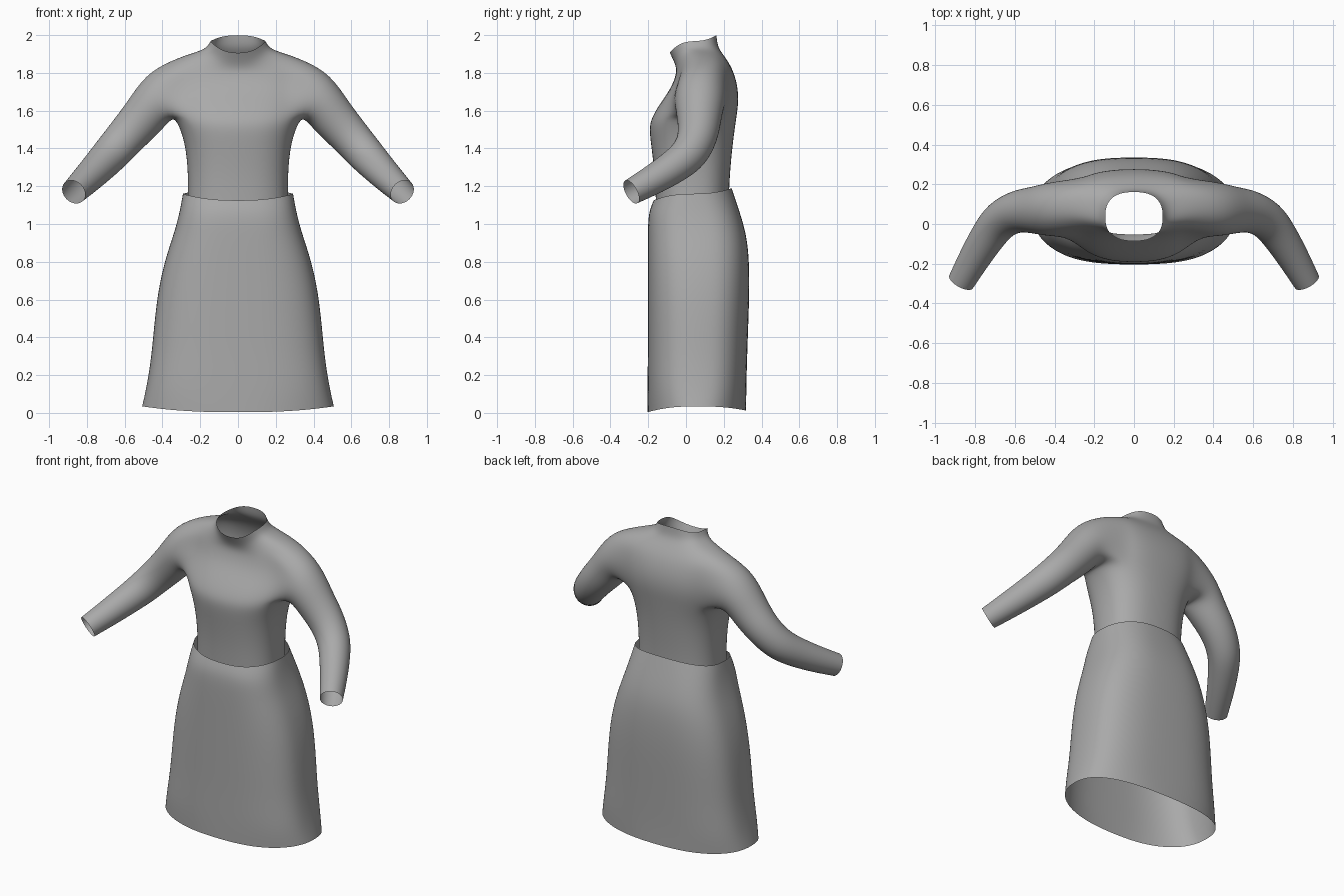
import bpy, bmesh, math
from mathutils import Vector

cube = bpy.data.objects.get("Cube")
if cube:
    bpy.data.objects.remove(cube, do_unlink=True)

# One plain cloth colour
cloth = bpy.data.materials.new("grey_cloth")
cloth.use_nodes = True
GREY = (0.4, 0.4, 0.4, 1)
cloth.diffuse_color = GREY
cloth.node_tree.nodes["Principled BSDF"].inputs["Base Color"].default_value = GREY


def soft(v, e):
    return math.copysign(abs(v) ** e, v)


def ring_point(ring, angle, e):
    """Rounded-box ring: half width, front/back y, and front/side/back z."""
    hw, yf, yb, zf, zs, zb = ring
    c, s = math.cos(angle), math.sin(angle)
    mid, half = (yf + yb) / 2, (yb - yf) / 2
    end = zb if s > 0 else zf
    return Vector((hw * soft(c, e), mid + half * soft(s, e), zs * c * c + end * s * s))


def skin(bm, rows, closed):
    for a, b in zip(rows, rows[1:]):
        n = len(a)
        for i in range(n if closed else n - 1):
            j = (i + 1) % n
            bm.faces.new((a[i], a[j], b[j], b[i]))


def finish(bm, name, mirror=False):
    bmesh.ops.recalc_face_normals(bm, faces=bm.faces)
    mesh = bpy.data.meshes.new(name)
    bm.to_mesh(mesh)
    bm.free()
    for p in mesh.polygons:
        p.use_smooth = True
    mesh.materials.append(cloth)
    obj = bpy.data.objects.new(name, mesh)
    bpy.context.collection.objects.link(obj)
    if mirror:
        obj.modifiers.new("mirror", "MIRROR").use_clip = True
    obj.modifiers.new("smooth", "SUBSURF").levels = 2
    obj.modifiers["smooth"].render_levels = 2
    return obj


# Skirt: open tube, flared hem, waist higher at the back
skirt_rings = [
    (0.51, -0.205, 0.32, 0.003, 0.035, 0.012),
    (0.485, -0.205, 0.32, 0.13, 0.14, 0.13),
    (0.46, -0.203, 0.325, 0.30, 0.30, 0.30),
    (0.447, -0.203, 0.33, 0.45, 0.45, 0.45),
    (0.425, -0.203, 0.337, 0.65, 0.65, 0.65),
    (0.385, -0.203, 0.335, 0.82, 0.82, 0.82),
    (0.34, -0.203, 0.32, 0.95, 0.95, 0.95),
    (0.31, -0.20, 0.28, 1.06, 1.06, 1.08),
    (0.293, -0.172, 0.243, 1.125, 1.16, 1.19),
]
bm = bmesh.new()
SEG = 32
rows = []
for k, ring in enumerate(skirt_rings):
    e = 0.82 if k in (0, 8) else 0.72
    rows.append([bm.verts.new(ring_point(ring, math.tau * i / SEG, e)) for i in range(SEG)])
skin(bm, rows, True)
finish(bm, "skirt")

# Sweater body: left half from front centre to back centre, up to the collar
body_rings = [
    (0.268, -0.160, 0.228, 1.09, 1.10, 1.12),
    (0.265, -0.165, 0.232, 1.24, 1.24, 1.24),
    (0.276, -0.182, 0.245, 1.39, 1.39, 1.39),
    (0.302, -0.196, 0.258, 1.49, 1.49, 1.49),
    (0.335, -0.190, 0.268, 1.55, 1.56, 1.56),
    (0.350, -0.150, 0.278, 1.62, 1.63, 1.63),
    (0.355, -0.108, 0.278, 1.68, 1.70, 1.70),
    (0.360, -0.076, 0.265, 1.73, 1.78, 1.77),
    (0.360, -0.055, 0.238, 1.785, 1.865, 1.84),
    (0.245, -0.052, 0.195, 1.82, 1.905, 1.90),
    (0.170, -0.062, 0.168, 1.855, 1.927, 1.94),
    (0.146, -0.087, 0.162, 1.905, 1.968, 2.0),
]
PIT, TOP, COLS = 4, 8, 3
bm = bmesh.new()
grid = []
for ring in body_rings:
    grid.append([bm.verts.new(ring_point(ring, math.radians(15 * i), 0.8)) for i in range(-6, 7)])
skin(bm, grid, False)

# Cut the armhole and collect its rim, starting at the top of the back
lo, hi = 6 - COLS, 6 + COLS
hole = {v for r in grid[PIT:TOP + 1] for v in r[lo:hi + 1]}
bmesh.ops.delete(bm, geom=[f for f in bm.faces if set(f.verts) <= hole], context="FACES_KEEP_BOUNDARY")
inner = [v for r in grid[PIT + 1:TOP] for v in r[lo + 1:hi]]
bmesh.ops.delete(bm, geom=[v for v in inner if v.is_valid], context="VERTS")
rim = grid[TOP][hi:lo:-1] + [grid[k][lo] for k in range(TOP, PIT, -1)]
rim += grid[PIT][lo:hi] + [grid[k][hi] for k in range(PIT, TOP)]

# Sleeve: rings swept along the bent arm, joined to the rim (centre, radius)
path = [
    ((0.25, 0.09, 1.70), 0),
    ((0.425, 0.072, 1.672), 0.137),
    ((0.50, 0.070, 1.565), 0.117),
    ((0.59, 0.066, 1.467), 0.107),
    ((0.67, 0.025, 1.375), 0.100),
    ((0.725, -0.045, 1.315), 0.091),
    ((0.80, -0.165, 1.238), 0.080),
    ((0.870, -0.290, 1.170), 0.068),
]
rows = [rim]
for k in range(1, len(path)):
    c, r = Vector(path[k][0]), path[k][1] * 1.015
    ahead = Vector(path[min(k + 1, len(path) - 1)][0])
    t = (ahead - Vector(path[k - 1][0])).normalized()
    back = Vector((0, 0, 1)).cross(t).normalized()
    up = t.cross(back)
    row = []
    for j in range(len(rim)):
        a = math.radians(36) + math.tau * j / len(rim)
        row.append(bm.verts.new(c + r * (math.cos(a) * back + math.sin(a) * up)))
    rows.append(row)
skin(bm, rows, True)
finish(bm, "sweater", mirror=True)
